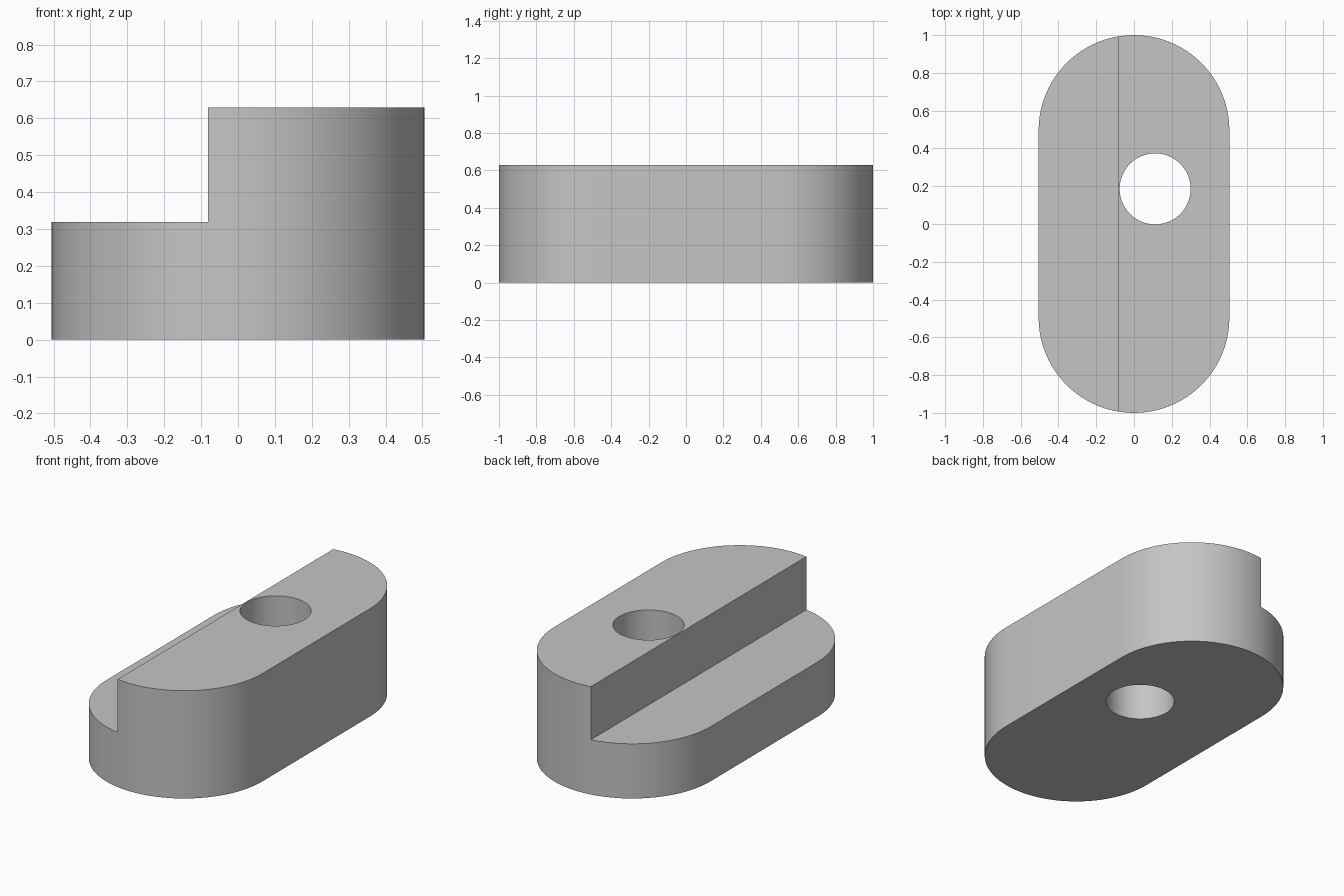
import bpy
import bmesh
from math import cos, sin, pi, radians

if "Cube" in bpy.data.objects:
    bpy.data.objects.remove(bpy.data.objects["Cube"], do_unlink=True)

HALF_WIDTH, HALF_LENGTH, HEIGHT = 0.505, 1.0, 0.629
STEP_X, STEP_Z = -0.081, 0.319
HOLE_X, HOLE_Y, HOLE_RADIUS = 0.112, 0.186, 0.188

grey = bpy.data.materials.new("light grey")
grey.use_nodes = True
colour = (0.56, 0.56, 0.56, 1)
grey.diffuse_color = colour
grey.node_tree.nodes["Principled BSDF"].inputs["Base Color"].default_value = colour


def arc(cx, cy, radius, start, end, steps):
    angles = [start + (end - start) * i / steps for i in range(steps + 1)]
    return [(cx + radius * cos(a), cy + radius * sin(a)) for a in angles]


def prism(name, outline, bottom, top):
    """Extrude a flat outline upwards into a closed solid."""
    bm = bmesh.new()
    base = bm.faces.new([bm.verts.new((x, y, bottom)) for x, y in outline])
    grown = bmesh.ops.extrude_face_region(bm, geom=[base])["geom"]
    for v in grown:
        if isinstance(v, bmesh.types.BMVert):
            v.co.z = top
    bmesh.ops.recalc_face_normals(bm, faces=bm.faces)
    mesh = bpy.data.meshes.new(name)
    bm.to_mesh(mesh)
    bm.free()
    mesh.materials.append(grey)
    obj = bpy.data.objects.new(name, mesh)
    bpy.context.collection.objects.link(obj)
    return obj


def cut(target, cutter):
    """Subtract a helper solid, then discard it."""
    cutter.hide_render = True
    mod = target.modifiers.new(cutter.name, "BOOLEAN")
    mod.operation = "DIFFERENCE"
    mod.solver = "EXACT"
    mod.object = cutter
    bpy.context.view_layer.objects.active = target
    bpy.ops.object.modifier_apply(modifier=mod.name)
    bpy.data.objects.remove(cutter, do_unlink=True)


# Slot-shaped body with fully rounded ends
end_y = HALF_LENGTH - HALF_WIDTH
outline = (arc(0, end_y, HALF_WIDTH, 0, pi, 48)
           + arc(0, -end_y, HALF_WIDTH, pi, 2 * pi, 48))
body = prism("stepped_block", outline, 0, HEIGHT)

# Lowered ledge along the right side
ledge = [(-1, -2), (STEP_X, -2), (STEP_X, 2), (-1, 2)]
cut(body, prism("ledge_cutter", ledge, STEP_Z, 1))

# Round through-hole
circle = arc(HOLE_X, HOLE_Y, HOLE_RADIUS, 0, 2 * pi, 64)[:-1]
cut(body, prism("hole_cutter", circle, -1, 1.5))

# Smooth curved walls, crisp edges
bpy.ops.object.select_all(action="DESELECT")
body.select_set(True)
bpy.context.view_layer.objects.active = body
bpy.ops.object.shade_smooth_by_angle(angle=radians(30))
